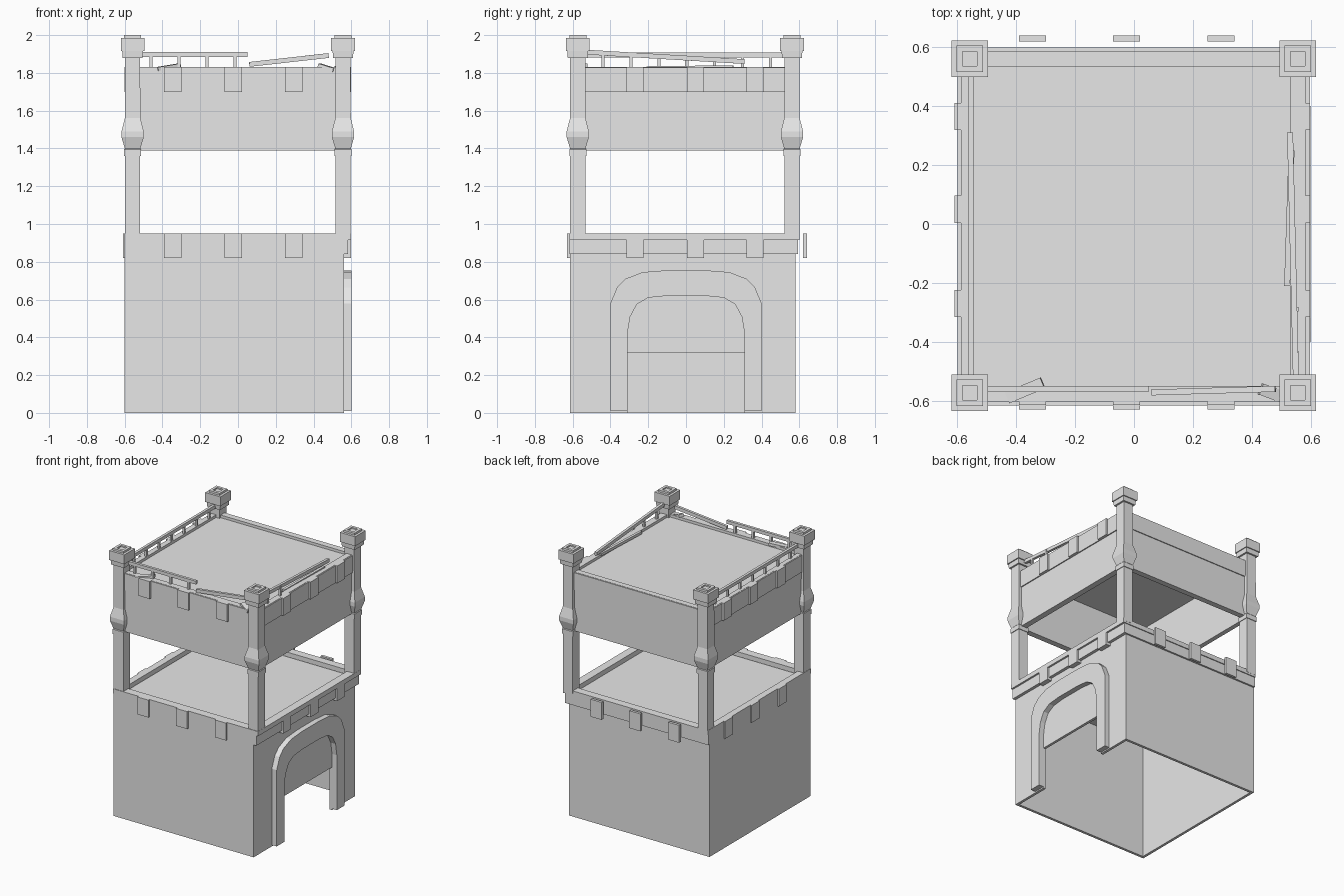
import bpy, bmesh
from mathutils import Vector

cube = bpy.data.objects.get("Cube")
if cube:
    bpy.data.objects.remove(cube)

stone = bpy.data.materials.new("grey_stone")
stone.use_nodes = True
stone.diffuse_color = (0.8, 0.8, 0.8, 1)
stone.node_tree.nodes["Principled BSDF"].inputs["Base Color"].default_value = (0.8, 0.8, 0.8, 1)


def finish(name, bm):
    bmesh.ops.recalc_face_normals(bm, faces=bm.faces)
    mesh = bpy.data.meshes.new(name)
    bm.to_mesh(mesh)
    bm.free()
    mesh.materials.append(stone)
    obj = bpy.data.objects.new(name, mesh)
    bpy.context.collection.objects.link(obj)
    return obj


def add_box(bm, x0, x1, y0, y1, z0, z1):
    verts = bmesh.ops.create_cube(bm, size=1)["verts"]
    for v in verts:
        v.co = Vector((x1 if v.co.x > 0 else x0,
                       y1 if v.co.y > 0 else y0,
                       z1 if v.co.z > 0 else z0))


def box(name, *bounds):
    bm = bmesh.new()
    add_box(bm, *bounds)
    return finish(name, bm)


def frame(name, outer, inner, z0, z1):
    """Rectangular tube; outer and inner are (x0, x1, y0, y1)."""
    bm = bmesh.new()
    rings = []
    for (x0, x1, y0, y1), z in ((outer, z0), (outer, z1), (inner, z1), (inner, z0)):
        rings.append([bm.verts.new((x, y, z)) for x, y in
                      ((x0, y0), (x1, y0), (x1, y1), (x0, y1))])
    for a, b in zip(rings, rings[1:] + rings[:1]):
        for i in range(4):
            j = (i + 1) % 4
            bm.faces.new((a[i], a[j], b[j], b[i]))
    return finish(name, bm)


def beam(name, start, end, width=0.02, height=0.025):
    """Bar running between two points."""
    a, b = Vector(start), Vector(end)
    along = (b - a).normalized()
    side = along.cross(Vector((0, 0, 1))).normalized() * width / 2
    up = side.cross(along).normalized() * height / 2
    bm = bmesh.new()
    ends = [[bm.verts.new(p + s * side + u * up) for s, u in
             ((-1, -1), (1, -1), (1, 1), (-1, 1))] for p in (a, b)]
    for ring in ends:
        bm.faces.new(ring)
    for i in range(4):
        j = (i + 1) % 4
        bm.faces.new((ends[0][i], ends[0][j], ends[1][j], ends[1][i]))
    return finish(name, bm)


# Ground storey: hollow walls, open underneath, with a low doorway
box("left_side_wall", -0.6, -0.58, -0.615, 0.58, 0, 0.93)
box("front_wall", -0.6, 0.56, -0.615, -0.595, 0, 0.93)
box("back_wall", -0.6, 0.56, 0.56, 0.58, 0, 0.93)
bm = bmesh.new()
add_box(bm, 0.54, 0.56, -0.615, -0.31, 0, 0.93)
add_box(bm, 0.54, 0.56, 0.31, 0.58, 0, 0.93)
add_box(bm, 0.54, 0.56, -0.31, 0.31, 0.32, 0.93)
finish("doorway_wall", bm)
box("terrace_floor", -0.58, 0.56, -0.6, 0.57, 0.89, 0.91)

# Terrace rim and trim
frame("terrace_rim", (-0.6, 0.597, -0.617, 0.6), (-0.55, 0.535, -0.555, 0.54), 0.915, 0.95)
box("doorway_side_trim", 0.55, 0.583, -0.617, 0.585, 0.84, 0.92)
box("back_trim", -0.6, 0.583, 0.57, 0.593, 0.84, 0.92)

# Door surround: outer and inner half outlines mirrored into an arch
outer = [(0.4, 0.01), (0.4, 0.58), (0.365, 0.665), (0.32, 0.71), (0.23, 0.745), (0.1, 0.755)]
inner = [(0.31, 0.01), (0.31, 0.42), (0.295, 0.51), (0.26, 0.575), (0.2, 0.61), (0.1, 0.62)]
bm = bmesh.new()
sections = []
path = list(zip(outer, inner))
mirrored = [((-o[0], o[1]), (-i[0], i[1])) for o, i in reversed(path)]
for o, i in path + mirrored:
    sections.append([bm.verts.new(p) for p in
                     ((0.55, *o), (0.6, *o), (0.6, *i), (0.55, *i))])
for a, b in zip(sections, sections[1:]):
    for k in range(4):
        m = (k + 1) % 4
        bm.faces.new((a[k], a[m], b[m], b[k]))
bm.faces.new(sections[0])
bm.faces.new(sections[-1])
finish("door_arch", bm)

# Corner posts with a swelling and a stepped cap
PROFILE = [(0.04, 0.93), (0.04, 1.36), (0.045, 1.36), (0.045, 1.395), (0.041, 1.4),
           (0.059, 1.46), (0.059, 1.49), (0.041, 1.56), (0.04, 1.88), (0.053, 1.88),
           (0.055, 1.915), (0.0625, 1.915), (0.0625, 1.985), (0.045, 1.985),
           (0.045, 2.0), (0.025, 2.0), (0.025, 1.99)]
for side, x in (("right", -0.558), ("left", 0.556)):
    for end, y in (("front", -0.573), ("back", 0.561)):
        bm = bmesh.new()
        rings = [[bm.verts.new((x + sx * h, y + sy * h, z)) for sx, sy in
                  ((-1, -1), (1, -1), (1, 1), (-1, 1))] for h, z in PROFILE]
        for a, b in zip(rings, rings[1:]):
            for i in range(4):
                j = (i + 1) % 4
                bm.faces.new((a[i], a[j], b[j], b[i]))
        bm.faces.new(rings[0])
        bm.faces.new(rings[-1])
        finish(f"{end}_{side}_post", bm)

# Upper storey: open-bottomed ring of walls, band and roof
INSIDE = (-0.545, 0.53, -0.55, 0.535)
frame("upper_walls", (-0.58, 0.575, -0.595, 0.578), INSIDE, 1.39, 1.83)
frame("upper_band", (-0.587, 0.583, -0.602, 0.585), INSIDE, 1.70, 1.828)
box("roof", -0.56, 0.55, -0.57, 0.55, 1.79, 1.81)

# Merlon blocks hanging from both rims
for n, c in enumerate((-0.345, -0.025, 0.295)):
    box(f"front_lower_block_{n}", c - 0.046, c + 0.046, -0.63, -0.605, 0.82, 0.95)
    box(f"front_upper_block_{n}", c - 0.046, c + 0.046, -0.615, -0.58, 1.70, 1.83)
    box(f"back_lower_block_{n}", c - 0.046, c + 0.046, 0.62, 0.64, 0.82, 0.95)
for n, c in enumerate((-0.27, 0.05, 0.365)):
    box(f"right_lower_block_{n}", -0.61, -0.58, c - 0.046, c + 0.046, 0.82, 0.95)
    box(f"right_upper_block_{n}", -0.6, -0.565, c - 0.046, c + 0.046, 1.70, 1.83)
    box(f"left_lower_block_{n}", 0.55, 0.597, c - 0.046, c + 0.046, 0.82, 0.92)
    box(f"left_upper_block_{n}", 0.56, 0.597, c - 0.046, c + 0.046, 1.70, 1.83)

# Intact railing on the right side
beam("right_rail", (-0.553, -0.54, 1.895), (-0.553, 0.53, 1.895))
for n in range(7):
    y = -0.44 + n * 0.148
    box(f"right_baluster_{n}", -0.561, -0.545, y - 0.008, y + 0.008, 1.82, 1.89)

# Front railing, broken part way along
beam("front_rail", (-0.52, -0.56, 1.897), (0.05, -0.56, 1.897))
for n in range(4):
    x = -0.46 + n * 0.148
    box(f"front_baluster_{n}", x - 0.008, x + 0.008, -0.568, -0.552, 1.82, 1.89)
beam("front_fallen_rail", (0.06, -0.572, 1.845), (0.48, -0.56, 1.892))
beam("front_debris", (-0.43, -0.59, 1.82), (-0.31, -0.54, 1.84), 0.04, 0.02)
beam("corner_debris", (0.43, -0.56, 1.84), (0.51, -0.59, 1.815), 0.04, 0.02)

# Left railing, fallen away at one end
beam("left_fallen_rail", (0.55, -0.53, 1.91), (0.53, 0.31, 1.86))
for n, y in enumerate((-0.44, -0.29)):
    box(f"left_baluster_{n}", 0.543, 0.559, y - 0.008, y + 0.008, 1.82, 1.9)
beam("left_debris", (0.52, -0.21, 1.825), (0.535, 0.25, 1.83), 0.02, 0.02)
